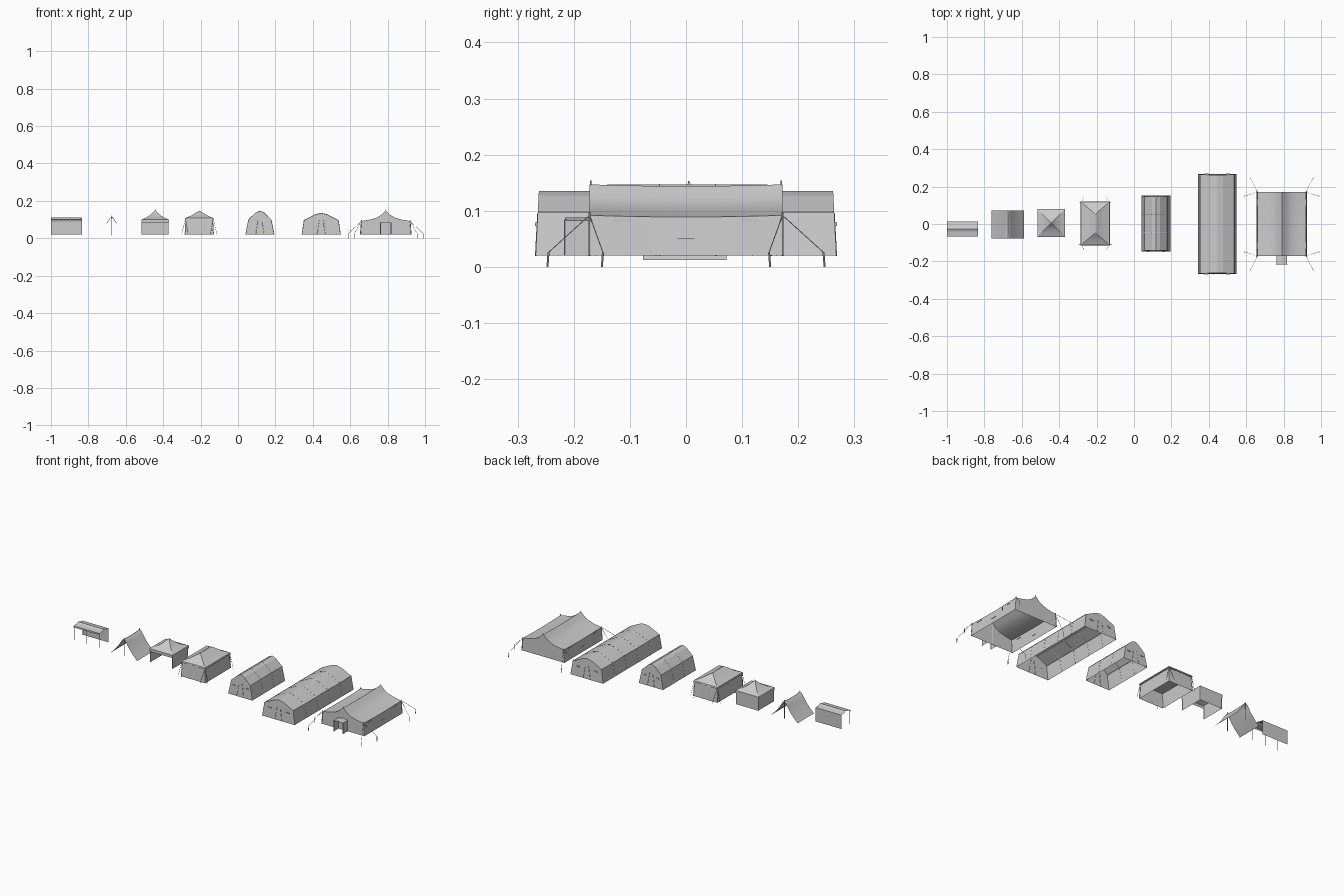
import bpy, bmesh, math
from mathutils import Vector

cube = bpy.data.objects.get("Cube")
if cube:
    bpy.data.objects.remove(cube)


def material(name, v):
    m = bpy.data.materials.new(name)
    m.use_nodes = True
    m.diffuse_color = (v, v, v, 1)
    m.node_tree.nodes["Principled BSDF"].inputs["Base Color"].default_value = (v, v, v, 1)
    return m


CANVAS = material("grey canvas", 0.6)


def finish(name, bm, smooth=None):
    me = bpy.data.meshes.new(name)
    bm.to_mesh(me)
    bm.free()
    ob = bpy.data.objects.new(name, me)
    bpy.context.collection.objects.link(ob)
    me.materials.append(CANVAS)
    if smooth:
        bpy.ops.object.select_all(action='DESELECT')
        ob.select_set(True)
        bpy.context.view_layer.objects.active = ob
        bpy.ops.object.shade_smooth_by_angle(angle=math.radians(smooth))
    return ob


def loft(name, rings, closed=False, caps=False, smooth=None):
    """Sheet stretched over successive rings of points."""
    bm = bmesh.new()
    rows = [[bm.verts.new(p) for p in r] for r in rings]
    n = len(rows[0])
    for a, b in zip(rows, rows[1:]):
        for i in range(n if closed else n - 1):
            j = (i + 1) % n
            bm.faces.new((a[i], a[j], b[j], b[i]))
    if caps:
        bm.faces.new(rows[0])
        bm.faces.new(rows[-1][::-1])
    bmesh.ops.remove_doubles(bm, verts=bm.verts, dist=1e-5)
    bmesh.ops.recalc_face_normals(bm, faces=bm.faces)
    return finish(name, bm, smooth)


def panel(name, *pts):
    bm = bmesh.new()
    bm.faces.new([bm.verts.new(p) for p in pts])
    return finish(name, bm)


def box(name, lo, hi):
    bm = bmesh.new()
    bmesh.ops.create_cube(bm, size=1)
    for v in bm.verts:
        v.co = [lo[i] if v.co[i] < 0 else hi[i] for i in range(3)]
    return finish(name, bm)


def rods(name, pairs, r=0.0012):
    """Poles, seams or ropes between pairs of points."""
    bm = bmesh.new()
    for a, b in pairs:
        a, b = Vector(a), Vector(b)
        d = b - a
        mat = d.to_track_quat('Z', 'Y').to_matrix().to_4x4()
        mat.translation = (a + b) / 2
        bmesh.ops.create_cone(bm, cap_ends=True, segments=6, radius1=r, radius2=r,
                              depth=d.length, matrix=mat)
    return finish(name, bm)


def mirrored(half):
    """Complete a left-right symmetric profile that ends on the centre line."""
    return half + [(-x, z) for x, z in reversed(half[:-1])]


def extrude(name, cx, half, ys, caps=True, smooth=None, sag=0, flare=0):
    prof, mid, span = mirrored(half), (ys[0] + ys[-1]) / 2, (ys[-1] - ys[0]) / 2
    rings = []
    for y in ys:
        t = (y - mid) / span
        rings.append([(cx + x, y - (flare * t ** 9) * (z - 0.02) / 0.1,
                       z - sag * (1 - t * t) * (z > 0.08)) for x, z in prof])
    return loft(name, rings, caps=caps, smooth=smooth)


def steps(a, b, n):
    return [a + (b - a) * i / n for i in range(n + 1)]


def rect(cx, cy, hx, hy, z):
    return [(cx + sx * hx, cy + sy * hy, z) for sx, sy in ((-1, -1), (1, -1), (1, 1), (-1, 1))]


SIGNS = [(sx, sy) for sx in (-1, 1) for sy in (-1, 1)]

# Market stall: ridged awning, back wall and front poles
xs = steps(-1, -0.835, 16)
awning = [(0.013, 0.09), (0.013, 0.1), (-0.014, 0.104), (-0.027, 0.11), (-0.04, 0.104), (-0.067, 0.1)]
loft("stall_awning", [[(x, y, z) for y, z in awning] for x in xs])
loft("stall_valance", [[(x, -0.067, 0.1), (x, -0.067, 0.09 + 0.004 * (i % 2))]
                       for i, x in enumerate(xs)])
panel("stall_back_wall", (-1, 0.012, 0.02), (-0.835, 0.012, 0.02),
      (-0.835, 0.012, 0.1), (-1, 0.012, 0.1))
rods("stall_poles", [((x, y, 0.02), (x, y, 0.1)) for x in (-0.998, -0.917, -0.837)
                     for y in (-0.066, 0.011)])

# Open ridge shelter with a sagging sheet
extrude("shelter_sheet", -0.675, [(-0.086, 0.012), (-0.058, 0.04), (-0.035, 0.068),
        (-0.018, 0.094), (-0.006, 0.112), (0, 0.115)], steps(-0.077, 0.072, 8),
        caps=False, smooth=50, sag=0.004)
rods("shelter_poles", [((-0.675, y, 0.015), (-0.675, y, 0.122)) for y in (-0.072, 0.067)], 0.0018)

# Square pavilion, open at the front
pcx, pcy = -0.443, 0.005
roof = [(0.074, 0.084), (0.074, 0.1), (0.05, 0.11), (0.03, 0.122), (0.013, 0.137), (0.001, 0.15)]
loft("pavilion_roof", [rect(pcx, pcy, h, h, z) for h, z in roof], closed=True, smooth=20)
order = (0, 3, 2, 1)
loft("pavilion_walls", [[rect(pcx, pcy, 0.071, 0.071, z)[i] for i in order] for z in (0.02, 0.1)])
rods("pavilion_poles", [(p, (p[0], p[1], 0.1)) for p in rect(pcx, pcy, 0.071, 0.071, 0.02)])
rods("pavilion_finial", [((pcx, pcy, 0.145), (pcx, pcy, 0.153))])

# Hipped tent with guy ropes
hcx, hcy = -0.207, 0.003
loft("hip_tent_walls", [rect(hcx, hcy, 0.077, 0.116, 0.02), rect(hcx, hcy, 0.071, 0.11, 0.108)], closed=True)
hip = [(0.078, 0.117, 0.1), (0.076, 0.115, 0.108), (0.042, 0.086, 0.122), (0.018, 0.066, 0.138), (0.001, 0.05, 0.147)]
loft("hip_tent_roof", [rect(hcx, hcy, *h) for h in hip], closed=True, caps=True, smooth=25)
bpy.data.objects["hip_tent_roof"].data.update()
ropes = []
for sx, sy in SIGNS:
    top = (hcx + sx * 0.074, hcy + sy * 0.113, 0.105)
    ropes += [(top, (hcx + sx * 0.094, hcy + sy * 0.115, 0.022)),
              (top, (hcx + sx * 0.06, hcy + sy * 0.14, 0.022))]
rods("hip_tent_ropes", ropes, 0.0008)
for s in (-1, 1):
    y = hcy + s * 0.117
    for k in (-1, 1):
        panel("hip_tent_door_flap", (hcx + k * 0.012, y, 0.02), (hcx + k * 0.042, y, 0.02),
              (hcx + k * 0.03, y - s * 0.004, 0.1), (hcx + k * 0.008, y - s * 0.004, 0.1))
rods("hip_tent_corner_poles", [(p, q) for p, q in zip(rect(hcx, hcy, 0.077, 0.116, 0.02),
                                                      rect(hcx, hcy, 0.072, 0.111, 0.105))])

# Medium and long frame tents with seams, doors and vents
def frame_tent(name, cx, half, y0, y1, bays):
    extrude(name + "_canvas", cx, half, steps(y0, y1, bays), flare=0.005)
    prof = mirrored(half)
    inner = steps(y0, y1, bays)[1:-1]
    rods(name + "_seams", [((cx + a[0], y, a[1]), (cx + b[0], y, b[1]))
                           for y in inner for a, b in zip(prof, prof[1:])], 0.001)
    rods(name + "_eaves", [((cx + s * half[1][0], y0 + 0.004, half[1][1]),
                            (cx + s * half[1][0], y1 - 0.004, half[1][1])) for s in (-1, 1)], 0.0012)
    w = abs(half[0][0])
    for y, s in ((y0, -1), (y1, 1)):
        a, b = sorted((y - s * 0.003, y + s * 0.0015))
        for k in (-1, 1):
            box(name + "_window", (cx + k * w * 0.55 - w * 0.1, a, 0.073),
                (cx + k * w * 0.55 + w * 0.1, b, 0.079))
        rods(name + "_door_edges", [((cx + k * 0.022, y, 0.02), (cx + k * 0.01, y - s * 0.004, 0.095))
                                    for k in (-1, 1)], 0.0012)


frame_tent("medium_tent", 0.117, [(-0.077, 0.02), (-0.061, 0.1), (-0.022, 0.137), (0, 0.147)],
           -0.147, 0.152, 3)
frame_tent("long_tent", 0.445, [(-0.104, 0.02), (-0.092, 0.097), (-0.032, 0.127), (0, 0.135)],
           -0.268, 0.268, 5)

# Large marquee with swept roof
mx, ys = 0.79, steps(-0.172, 0.172, 10)
extrude("marquee_canvas", mx, [(-0.136, 0.02), (-0.13, 0.092), (-0.085, 0.1), (-0.05, 0.11),
        (-0.024, 0.125), (-0.008, 0.141), (0, 0.147)], ys, smooth=30, sag=0.003)
rods("marquee_ridge_poles", [((mx, y, 0.02), (mx, y, 0.154)) for y in (-0.17, 0.17)], 0.0015)
ropes, pegs = [], []
for sx, sy in SIGNS:
    corner = (mx + sx * 0.13, sy * 0.172, 0.092)
    for px, py in ((0.2, 0.148), (0.168, 0.245)):
        peg = (mx + sx * px, sy * py, 0.026)
        ropes.append((corner, peg))
        pegs.append(((peg[0], peg[1] + sy * 0.002, 0), peg))
rods("marquee_ropes", ropes, 0.0008)
rods("marquee_pegs", pegs, 0.0018)
rods("marquee_corner_poles", [((mx + sx * 0.136, sy * 0.172, 0.02), (mx + sx * 0.13, sy * 0.172, 0.098))
                              for sx, sy in SIGNS], 0.002)
for s in (-1, 1):
    for y in (-0.115, 0.115):
        box("marquee_vent", (mx + s * 0.131 - 0.002, y - 0.016, 0.079),
            (mx + s * 0.131 + 0.002, y + 0.016, 0.085))
    box("marquee_window_sill", (mx + s * 0.134 - 0.002, -0.015, 0.048),
        (mx + s * 0.134 + 0.002, 0.015, 0.051))

# Marquee entrance porch
loft("porch_canvas", [[(mx - 0.029, y, 0.02), (mx - 0.029, y, 0.083), (mx, y, 0.088),
                       (mx + 0.029, y, 0.083), (mx + 0.029, y, 0.02)] for y in (-0.216, -0.172)])
rods("porch_posts", [((mx + k * 0.028, -0.215, 0.02), (mx + k * 0.028, -0.215, 0.084)) for k in (-1, 1)], 0.002)
rods("porch_lintel", [((mx - 0.028, -0.215, 0.083), (mx + 0.028, -0.215, 0.083))], 0.002)
